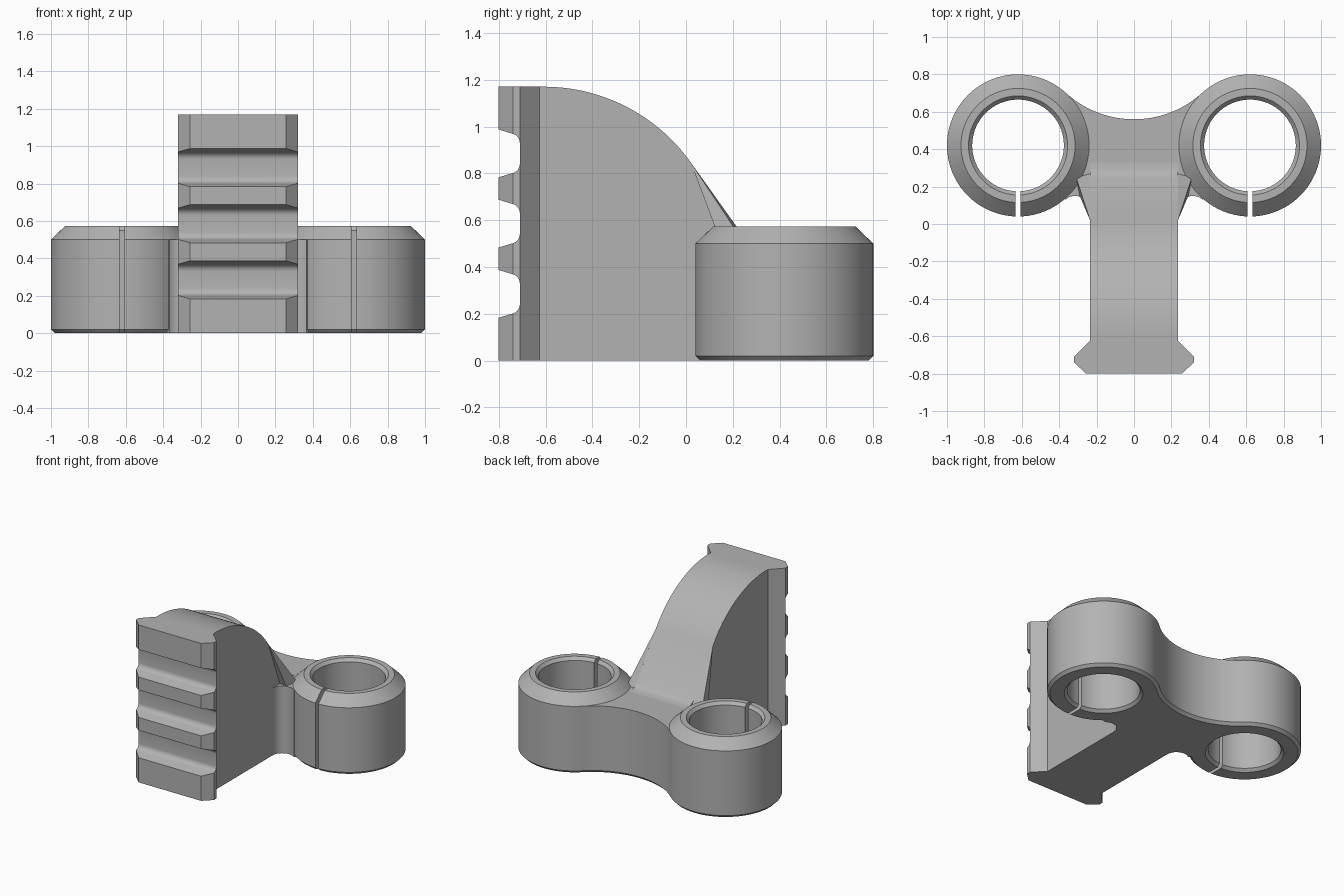
import bpy, bmesh
from math import sin, cos, pi, asin, atan2, radians
from mathutils import Vector

if "Cube" in bpy.data.objects:
    bpy.data.objects.remove(bpy.data.objects["Cube"], do_unlink=True)

grey = bpy.data.materials.new("plain grey")
grey.use_nodes = True
colour = (0.45, 0.45, 0.45, 1)
grey.diffuse_color = colour
grey.node_tree.nodes["Principled BSDF"].inputs["Base Color"].default_value = colour


def finish(bm, name):
    bmesh.ops.recalc_face_normals(bm, faces=bm.faces)
    mesh = bpy.data.meshes.new(name)
    bm.to_mesh(mesh)
    bm.free()
    mesh.materials.append(grey)
    ob = bpy.data.objects.new(name, mesh)
    bpy.context.collection.objects.link(ob)
    return ob


def smooth(ob):
    bpy.ops.object.select_all(action="DESELECT")
    ob.select_set(True)
    bpy.context.view_layer.objects.active = ob
    bpy.ops.object.shade_smooth_by_angle(angle=radians(25))


def loft(bm, loops, closed=False):
    """Skin matching closed loops; cap the ends unless the skin closes on itself."""
    rows = [[bm.verts.new(p) for p in loop] for loop in loops]
    n = len(rows[0])
    for a, b in zip(rows, rows[1:]):
        for i in range(n):
            j = (i + 1) % n
            bm.faces.new((a[i], a[j], b[j], b[i]))
    bm.faces.new(rows[0][::-1])
    bm.faces.new(rows[-1])


def side_prism(bm, profile, half):
    """Extrude a (y, z) profile across x."""
    loft(bm, [[(x, y, z) for y, z in profile] for x in (-half, half)])


def arc(cx, cy, r, a0, a1, n):
    return [(cx + r * cos(a0 + (a1 - a0) * i / n),
             cy + r * sin(a0 + (a1 - a0) * i / n)) for i in range(n + 1)]


RX, RY, R = 0.62, 0.42, 0.38      # clamp centre and radius
ARM, TOP, DECK = 0.235, 1.17, 0.5  # arm half width, arm height, bridge height

# Split clamp rings: (radius, height) section swept round, leaving a slit at the front
section = [(0.245, 0.02), (0.265, 0), (0.36, 0), (R, 0.02), (R, DECK),
           (0.305, 0.572), (0.265, 0.572), (0.245, 0.55)]
for side, label in ((1, "left"), (-1, "right")):
    bm = bmesh.new()
    loops = []
    steps = 96
    for i in range(steps + 1):
        loop = []
        for r, z in section:
            gap = asin(0.0125 / r)
            a = -pi / 2 + gap + (2 * pi - 2 * gap) * i / steps
            loop.append((side * RX + r * cos(a), RY + r * sin(a), z))
        loops.append(loop)
    loft(bm, loops)
    smooth(finish(bm, label + "_clamp_ring"))

# Bridge joining the rings, with tangent arcs at the back and front
BACK_Y, BACK_R = 1.101, 0.541
FIL_X, FIL_Y, FIL_R = 0.315, 0.07, 0.08


def bridge_outline(grow):
    back_a = atan2(RY - BACK_Y, RX)
    front_a = atan2(RY - FIL_Y, RX - FIL_X)
    half = arc(0, BACK_Y, BACK_R + grow, -pi / 2, back_a, 20)[1:]
    half += arc(RX, RY, 0.31, back_a + pi, front_a + pi, 8)
    half += arc(FIL_X, FIL_Y, FIL_R, front_a, pi, 10)
    mirrored = [(-x, y) for x, y in reversed(half)]
    return [(0, BACK_Y - BACK_R - grow)] + half + mirrored


bm = bmesh.new()
loft(bm, [[(x, y, z) for x, y in bridge_outline(g)]
          for z, g in ((0, 0.02), (0.02, 0), (DECK, 0))])
smooth(finish(bm, "bridge"))

# Arm: quarter-round top running into a straight ramp down to the bridge
CY, CR = -0.607, 0.77
CZ = TOP - CR
ramp_a = radians(35.5)
profile = [(-0.63, 0), (-0.63, TOP)] + arc(CY, CZ, CR, pi / 2, ramp_a, 28)
profile += [(0.245, 0.532), (0.265, 0.514), (0.29, 0.504), (0.33, DECK),
            (0.33, 0.3), (0.07, 0.3), (0.07, 0)]
bm = bmesh.new()
side_prism(bm, profile, ARM)
smooth(finish(bm, "arm"))

# Flared webs between arm and bridge
for side, label in ((1, "left"), (-1, "right")):
    bm = bmesh.new()
    points = [(ARM, y, z) for y, z in arc(CY, CZ, CR, ramp_a, radians(7.5), 6)]
    points += [(ARM, 0.268, DECK), (0.31, 0.25, DECK), (0.29, 0.15, DECK)]
    points += [(0.2, 0.2, DECK)]
    for x, y, z in points:
        bm.verts.new((side * x, y, z))
    bmesh.ops.convex_hull(bm, input=bm.verts)
    smooth(finish(bm, label + "_web"))

# Front rail: dovetail plan extruded up
plan = [(ARM, -0.625), (0.32, -0.71), (0.32, -0.74), (0.257, -0.8)]
plan += [(-x, y) for x, y in reversed(plan)]
bm = bmesh.new()
loft(bm, [[(x, y, z) for x, y in plan] for z in (0, TOP)])
rail = finish(bm, "front_rail")

# Cross slots with flared mouths and rounded floors
bm = bmesh.new()
for zc in (0.285, 0.585, 0.885):
    upper = [(-0.82, 0.108)] + [(y, z) for y, z in arc(-0.75, 0.045, 0.04, radians(75), 0, 6)]
    side_prism(bm, [(y, zc + z) for y, z in upper]
               + [(y, zc - z) for y, z in reversed(upper)], 0.4)
cutter = finish(bm, "slot_cutter")
cutter.hide_render = True
mod = rail.modifiers.new("slots", "BOOLEAN")
mod.operation = "DIFFERENCE"
mod.solver = "EXACT"
mod.object = cutter
bpy.ops.object.select_all(action="DESELECT")
rail.select_set(True)
bpy.context.view_layer.objects.active = rail
bpy.ops.object.modifier_apply(modifier=mod.name)
bpy.data.objects.remove(cutter, do_unlink=True)
smooth(rail)
